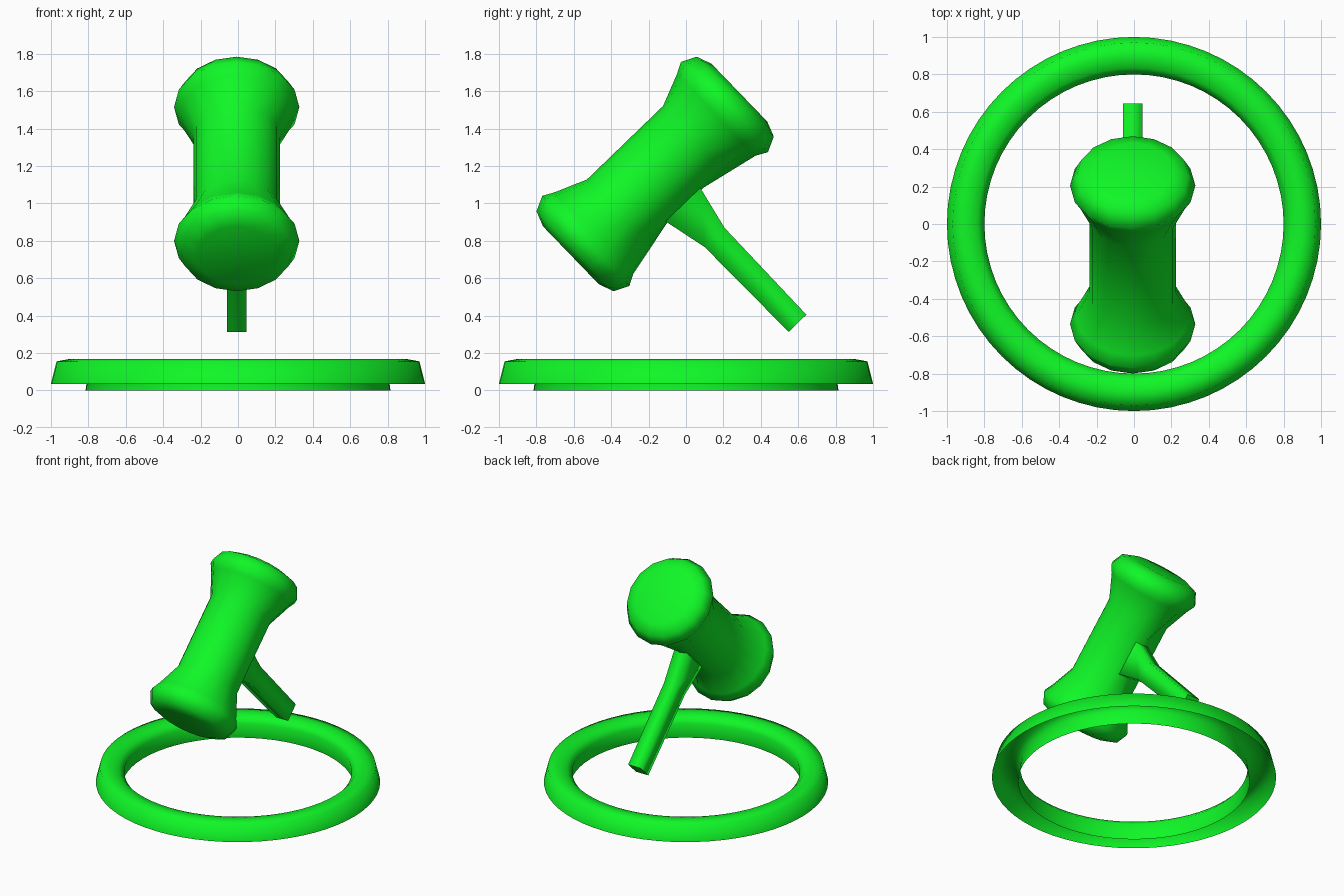
import bpy, bmesh, math
from mathutils import Matrix, Vector

if "Cube" in bpy.data.objects:
    bpy.data.objects.remove(bpy.data.objects["Cube"])

green = bpy.data.materials.new("green")
green.diffuse_color = (0.005, 0.93, 0.02, 1)
green.use_nodes = True
green.node_tree.nodes["Principled BSDF"].inputs["Base Color"].default_value = green.diffuse_color


def loft(name, rings, sides, matrix=Matrix(), caps=True, start=0.0, smooth=75, sharp_caps=False):
    """Skin a stack of elliptical rings given as (radius_x, radius_y, height)."""
    bm = bmesh.new()
    loops = []
    angles = [start + 2 * math.pi * i / sides for i in range(sides)]
    for rx, ry, h in rings:
        loops.append([bm.verts.new((rx * math.cos(t), ry * math.sin(t), h)) for t in angles])
    for a, b in zip(loops, loops[1:]):
        for i in range(sides):
            j = (i + 1) % sides
            bm.faces.new((a[i], a[j], b[j], b[i]))
    if caps:
        for cap in (bm.faces.new(loops[0][::-1]), bm.faces.new(loops[-1])):
            for edge in cap.edges:
                edge.smooth = not sharp_caps
    bm.transform(matrix)
    mesh = bpy.data.meshes.new(name)
    bm.to_mesh(mesh)
    bm.free()
    mesh.materials.append(green)
    obj = bpy.data.objects.new(name, mesh)
    bpy.context.collection.objects.link(obj)
    bpy.context.view_layer.objects.active = obj
    obj.select_set(True)
    bpy.ops.object.shade_smooth_by_angle(angle=math.radians(smooth))
    obj.select_set(False)
    return obj


def frame(x, y, z, origin):
    m = Matrix((x, y, z)).transposed().to_4x4()
    m.translation = origin
    return m


# Mallet directions: head axis tilted 44 degrees, handle at right angles to it
tilt = math.radians(44)
side = Vector((1, 0, 0))
axis = Vector((0, math.cos(tilt), math.sin(tilt)))
down = axis.cross(side)
centre = Vector((-0.007, -0.165, 1.157))

# Mallet head: waisted barrel with flared, rounded ends
half = [(0.232, 0.283), (0.303, 0.455), (0.335, 0.515), (0.297, 0.595), (0.215, 0.626)]
profile = [(r, -h) for r, h in reversed(half)] + half
head = loft("mallet_head", [(r, r, h) for r, h in profile], 16, frame(side, down, axis, centre))

# Draw the underside of the waist in towards the handle
for ring_index, shift in ((4, 0.15), (5, -0.15)):
    head.data.vertices[ring_index * 16 + 4].co += shift * axis

# Handle: square bar, flared along the head where it meets it
root2 = math.sqrt(2)
bar = [(0.15, 0.053, 0.15), (0.127, 0.053, 0.23), (0.074, 0.053, 0.465), (0.066, 0.053, 1.103)]
loft("mallet_handle", [(a * root2, b * root2, h) for a, b, h in bar], 4,
     frame(axis, side, down, centre - 0.007 * axis),
     start=math.pi / 4, smooth=100, sharp_caps=True)

# Base ring: rounded shell, open underneath, inner wall reaching the ground
ring = [(1.0, 0.035), (0.97, 0.155), (0.90, 0.168), (0.835, 0.155), (0.80, 0.115), (0.815, 0.0)]
loft("base_ring", [(r, r, h) for r, h in ring], 64, caps=False)
